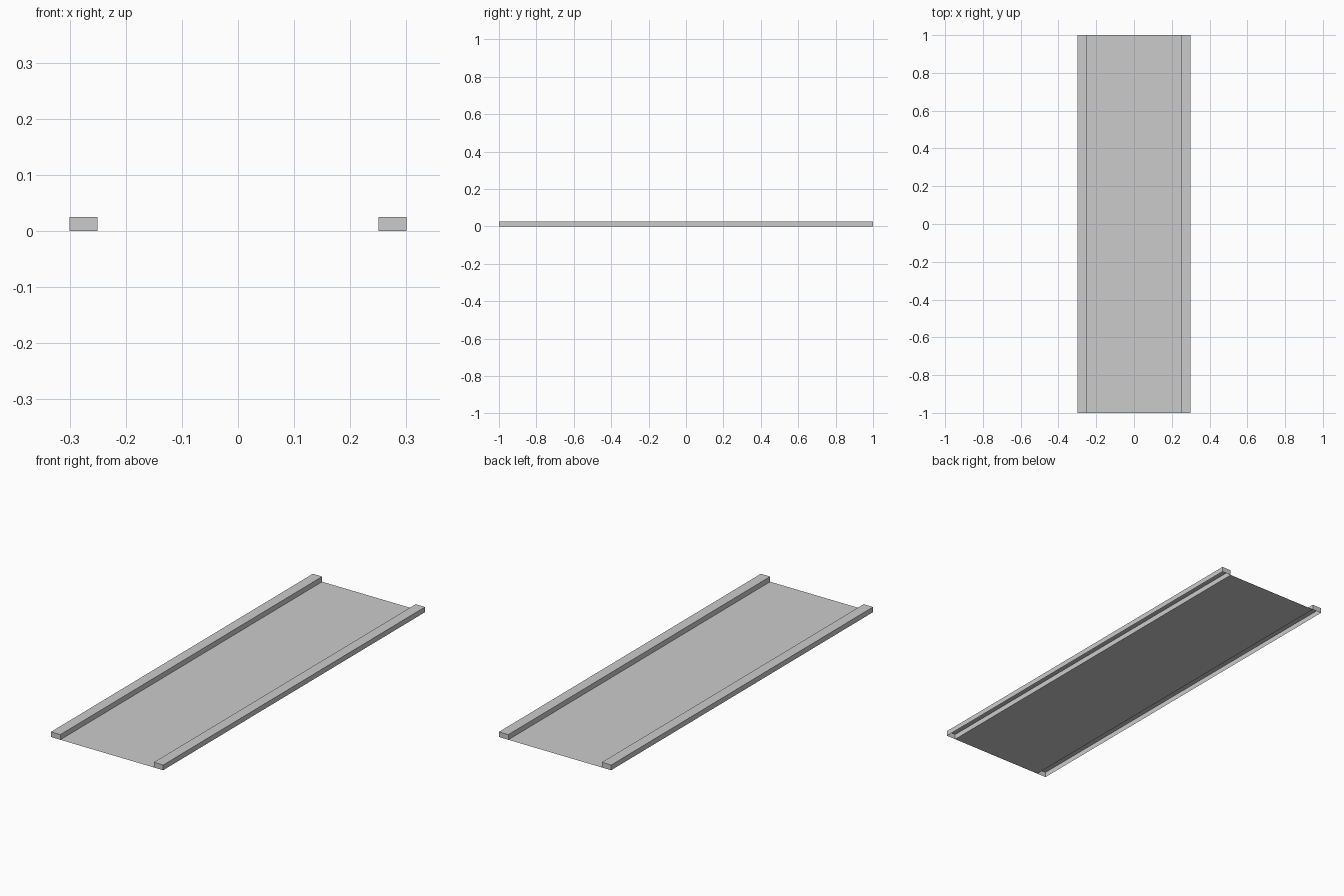
import bpy
import bmesh

if "Cube" in bpy.data.objects:
    bpy.data.objects.remove(bpy.data.objects["Cube"])

HALF_LEN, INNER, OUTER, HEIGHT = 1.0, 0.25, 0.30, 0.025


def add_object(name, bm):
    mesh = bpy.data.meshes.new(name)
    bm.to_mesh(mesh)
    bm.free()
    obj = bpy.data.objects.new(name, mesh)
    bpy.context.collection.objects.link(obj)
    return obj


def box(x0, x1, z0, z1):
    bm = bmesh.new()
    bmesh.ops.create_cube(bm, size=1.0)
    for v in bm.verts:
        v.co.x = x1 if v.co.x > 0 else x0
        v.co.y = HALF_LEN if v.co.y > 0 else -HALF_LEN
        v.co.z = z1 if v.co.z > 0 else z0
    bm.normal_update()
    return bm


# Raised side rails: thin shells, open underneath
bm = box(INNER, OUTER, 0.0, HEIGHT)
bottom = [f for f in bm.faces if f.normal.z < -0.5]
bmesh.ops.delete(bm, geom=bottom, context='FACES_ONLY')
rails = add_object("side_rails", bm)
mirror = rails.modifiers.new("Mirror", 'MIRROR')
mirror.use_axis = (True, False, False)

# Flat deck: a single sheet between the rails, flush with the ground
bm = bmesh.new()
bmesh.ops.create_grid(bm, x_segments=1, y_segments=1, size=1.0)
for v in bm.verts:
    v.co.x *= INNER
    v.co.y *= HALF_LEN
add_object("deck", bm)
